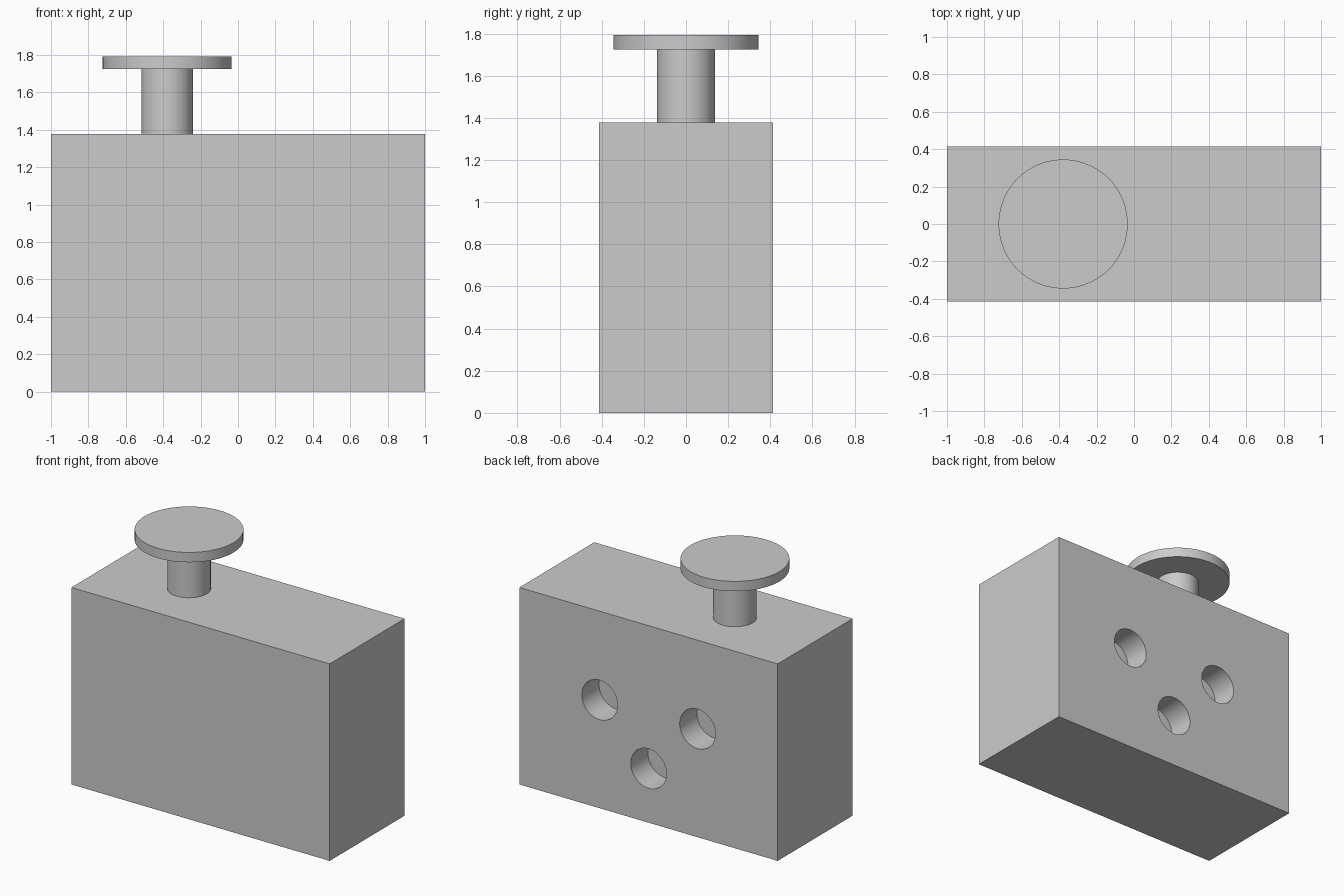
import bpy
from math import radians

cube = bpy.data.objects.get("Cube")
if cube:
    bpy.data.objects.remove(cube, do_unlink=True)

# Overall proportions
WIDTH, DEPTH, HEIGHT = 2.0, 0.828, 1.379
KNOB_X, STEM_R, STEM_H = -0.379, 0.138, 0.345
DISC_R, DISC_H = 0.345, 0.069
HOLE_DEPTH = 0.19

grey = bpy.data.materials.new("plain_grey")
grey.use_nodes = True
colour = (0.6, 0.6, 0.6, 1.0)
grey.diffuse_color = colour
grey.node_tree.nodes["Principled BSDF"].inputs["Base Color"].default_value = colour


def finish(name):
    obj = bpy.context.object
    obj.name = name
    obj.data.materials.append(grey)
    return obj


def cylinder(name, radius, height, location, rotation=(0, 0, 0)):
    bpy.ops.mesh.primitive_cylinder_add(
        vertices=96, radius=radius, depth=height,
        location=location, rotation=rotation)
    obj = finish(name)
    bpy.ops.object.shade_smooth_by_angle(angle=radians(30))
    return obj


# Solid block body
bpy.ops.mesh.primitive_cube_add(size=1, location=(0, 0, HEIGHT / 2))
body = finish("block_body")
body.scale = (WIDTH, DEPTH, HEIGHT)
bpy.ops.object.transform_apply(location=False, rotation=False, scale=True)

# Three blind holes in the back, arranged as a triangle
for x, z in ((-0.379, 0.758), (0.379, 0.758), (0, 0.379)):
    cutter = cylinder("hole_cutter", STEM_R, HOLE_DEPTH * 2,
                      (x, DEPTH / 2, z), (radians(90), 0, 0))
    cut = body.modifiers.new("hole", 'BOOLEAN')
    cut.operation = 'DIFFERENCE'
    cut.solver = 'EXACT'
    cut.object = cutter
    bpy.context.view_layer.objects.active = body
    bpy.ops.object.modifier_apply(modifier=cut.name)
    bpy.data.objects.remove(cutter, do_unlink=True)

# Smooth hole walls, sharp rims
bpy.ops.object.select_all(action='DESELECT')
body.select_set(True)
bpy.context.view_layer.objects.active = body
bpy.ops.object.shade_smooth_by_angle(angle=radians(30))

# Push knob: stem and flat disc
cylinder("knob_stem", STEM_R, STEM_H, (KNOB_X, 0, HEIGHT + STEM_H / 2))
cylinder("knob_disc", DISC_R, DISC_H,
         (KNOB_X, 0, HEIGHT + STEM_H + DISC_H / 2))
